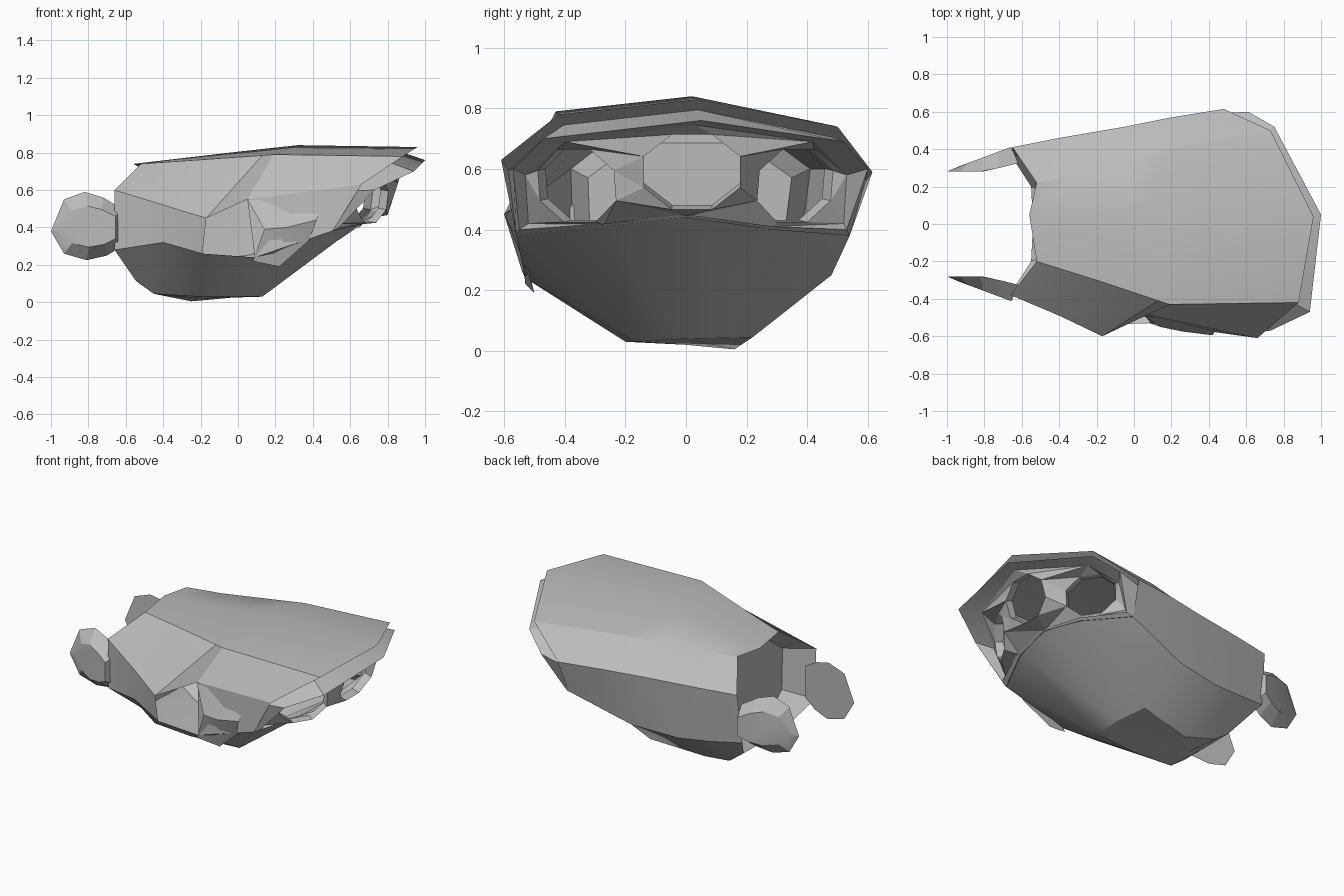
import bpy, bmesh, math
from mathutils import Vector, Matrix

cube = bpy.data.objects.get("Cube")
if cube:
    bpy.data.objects.remove(cube)

grey = bpy.data.materials.new("plain_grey")
grey.use_nodes = True
grey.diffuse_color = (0.5, 0.5, 0.5, 1)
grey.node_tree.nodes["Principled BSDF"].inputs["Base Color"].default_value = (0.5, 0.5, 0.5, 1)


def make_object(name, bm, angle=25):
    bmesh.ops.recalc_face_normals(bm, faces=bm.faces)
    mesh = bpy.data.meshes.new(name)
    bm.to_mesh(mesh)
    bm.free()
    mesh.materials.append(grey)
    obj = bpy.data.objects.new(name, mesh)
    bpy.context.scene.collection.objects.link(obj)
    bpy.ops.object.select_all(action="DESELECT")
    obj.select_set(True)
    bpy.context.view_layer.objects.active = obj
    bpy.ops.object.shade_smooth_by_angle(angle=math.radians(angle))
    return obj


def bridge(bm, a, b, gaps=()):
    """Quads between two vertex loops, leaving out the listed gaps."""
    for i in range(len(a)):
        j = (i + 1) % len(a)
        if i not in gaps:
            bm.faces.new((a[i], a[j], b[j], b[i]))


def loft(name, rings, cap_start=True, cap_end=True, angle=25, gaps={}):
    bm = bmesh.new()
    loops = [[bm.verts.new(p) for p in ring] for ring in rings]
    for k in range(len(loops) - 1):
        bridge(bm, loops[k], loops[k + 1], gaps.get(k, ()))
    if cap_start:
        bm.faces.new(loops[0])
    if cap_end:
        bm.faces.new(loops[-1])
    return make_object(name, bm, angle)


# Hull lines, each running from the tail to the front lip
keel = [(-.54, 0, .11), (-.42, 0, .04), (-.2, 0, .02), (.13, 0, .04), (.68, 0, .44)]
ridge = [(-.56, .05, .74), (-.3, .03, .77), (.0, .02, .805), (.32, .02, .84), (.96, .04, .83)]
right_lines = [
    [(-.55, -.2, .12), (-.45, -.2, .045), (-.2, -.2, .03), (.13, -.17, .03), (.64, -.26, .41)],
    [(-.66, -.37, .28), (-.4, -.48, .32), (-.19, -.54, .26), (.09, -.53, .24), (.5, -.56, .38)],
    [(-.66, -.38, .6), (-.4, -.49, .52), (-.17, -.6, .45), (.05, -.48, .55), (.66, -.61, .63)],
    [(-.52, -.2, .74), (-.2, -.3, .762), (.13, -.41, .785), (.19, -.43, .79), (.88, -.42, .78)],
]
left_lines = [
    [(-.55, .2, .12), (-.45, .2, .045), (-.25, .16, .005), (.1, .22, .045), (.64, .28, .4)],
    [(-.66, .37, .28), (-.45, .41, .25), (-.25, .44, .23), (.05, .48, .25), (.46, .54, .38)],
    [(-.65, .41, .6), (-.4, .46, .6), (-.05, .52, .6), (.2, .57, .6), (.48, .615, .59)],
    [(-.52, .22, .74), (-.3, .27, .74), (-.04, .34, .75), (.19, .4, .76), (.73, .5, .74)],
]
lines = [keel] + right_lines + [ridge] + left_lines[::-1]
stations = [[Vector(line[i]) for line in lines] for i in range(5)]

# Thin hull with a hollow tail and one open panel in the right flank
hollow = [Vector((-.46, p.y * .85, .44 + (p.z - .44) * .82)) for p in stations[0]]
loft("hull", [hollow] + stations, cap_end=False, gaps={3: (2,)}, angle=28)

# Front lip: a ledge under the roof edge, then a brim turning back into the mouth
ledge = [p + (Vector((-.06, -.04 * p.y, -.035)) if p.z > .5 else Vector((.005, 0, 0)))
         for p in stations[-1]]
lip = [(.69, 0, .45), (.66, -.27, .42), (.54, -.55, .4), (.73, -.57, .6), (.94, -.47, .7),
       (1, .05, .76), (.75, .52, .69), (.61, .6, .6), (.5, .53, .4), (.66, .29, .41)]
inner = [(.68, 0, .445), (.64, -.27, .415), (.54, -.52, .42), (.62, -.53, .58), (.82, -.4, .69),
         (.93, .03, .745), (.7, .42, .69), (.56, .53, .58), (.5, .52, .42), (.64, .29, .41)]
loft("front_lip", [stations[-1], ledge, lip, inner], cap_start=False, cap_end=False)

# Mouth wall with three octagonal openings into the hollow hull
bm = bmesh.new()
border = [bm.verts.new(p) for p in inner]
wall_loops = [border]
tubes = []
for position, turn, tilt, radius in (((.84, .02, .59), 0, 18, .172),
                                     ((.72, -.36, .545), -32, 8, .16),
                                     ((.63, .36, .545), 35, 8, .16)):
    place = (Matrix.Translation(position) @ Matrix.Rotation(math.radians(turn), 4, "Z")
             @ Matrix.Rotation(math.radians(tilt), 4, "Y"))
    rim, inside = [
        [bm.verts.new(place @ Vector((x, radius * math.cos(a), radius * .82 * math.sin(a))))
         for a in (math.tau * (k + .5) / 8 for k in range(8))] for x in (0, -.05)]
    wall_loops.append(rim)
    tubes.append((rim, inside))
edges = [bm.edges.new((loop[i - 1], loop[i])) for loop in wall_loops for i in range(len(loop))]
bmesh.ops.triangle_fill(bm, use_beauty=True, use_dissolve=False, edges=edges, normal=(1, 0, 0))
for rim, inside in tubes:
    bridge(bm, rim, inside)
make_object("mouth_wall", bm, 10)

# Tail fins: faceted blades bulging outward
outline = [(-.62, .3), (-.7, .25), (-.81, .225), (-.93, .26), (-1, .38),
           (-.93, .55), (-.82, .59), (-.72, .56), (-.62, .5)]
for side, name in ((-1, "right_fin"), (1, "left_fin")):
    rim = [(x, side * (.28 + max(0, x + .8) * .25), z) for x, z in outline]
    bulge = [(-.76 + (x + .76) * .75, side * (.34 + (x + .88) * .28), .4 + (z - .4) * .6)
             for x, z in outline]
    loft(name, [rim, bulge], angle=15)

# Bent plate standing out beside the open panel
upper = [(.05, -.49, .55), (.3, -.52, .53), (.45, -.55, .52)]
middle = [(.14, -.55, .39), (.26, -.575, .4), (.42, -.595, .44)]
lower = [(.08, -.53, .22), (.22, -.5, .19), (.38, -.55, .33)]
bm = bmesh.new()
rows = [[bm.verts.new(p) for p in row] for row in (upper, middle, lower)]
for a, b in zip(rows, rows[1:]):
    for i in range(2):
        bm.faces.new((a[i], a[i + 1], b[i + 1], b[i]))
make_object("flank_plate", bm, 10)
